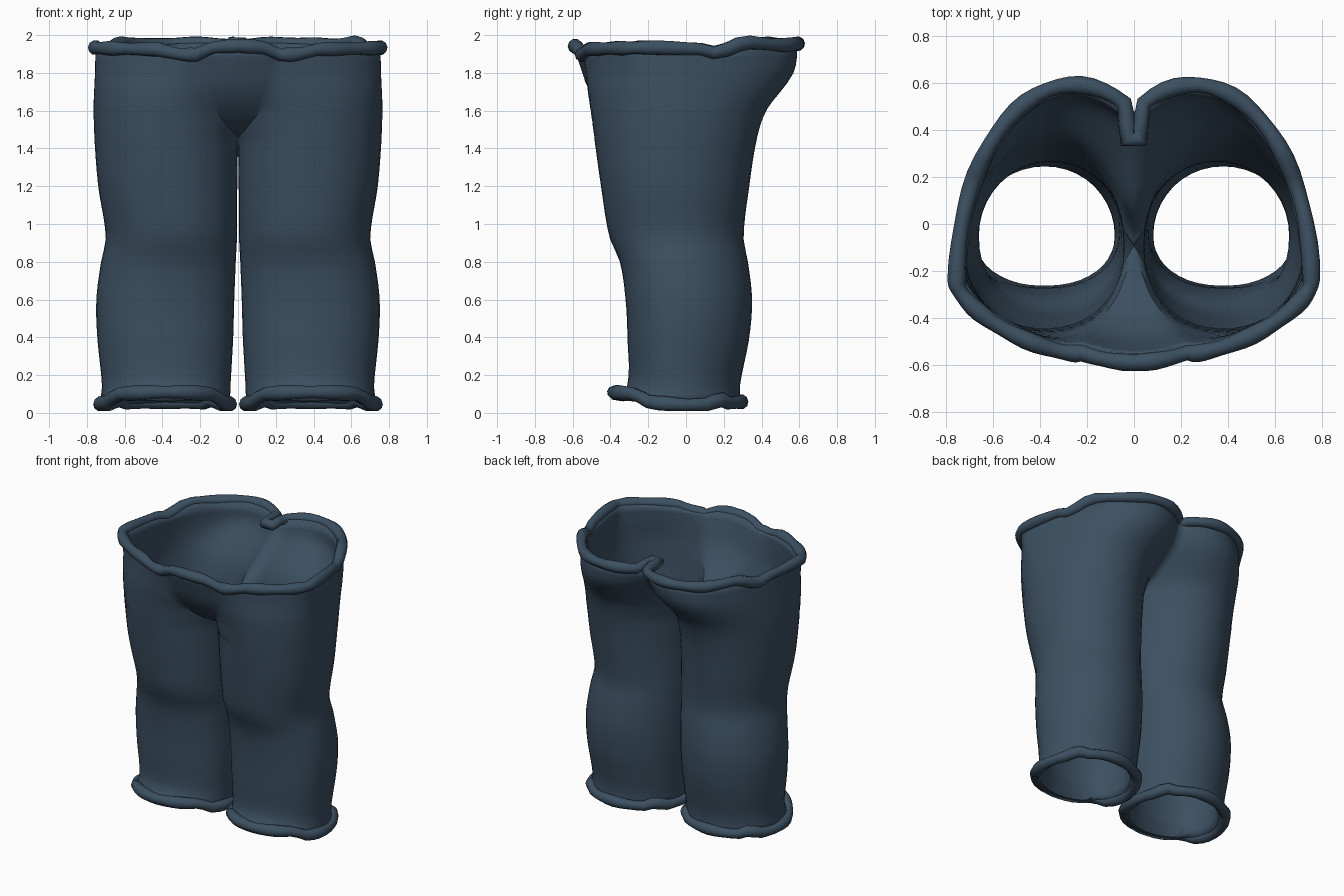
import bpy, bmesh, math

if "Cube" in bpy.data.objects:
    bpy.data.objects.remove(bpy.data.objects["Cube"])

mat = bpy.data.materials.new("dark_denim")
mat.diffuse_color = (0.045, 0.08, 0.12, 1)
mat.use_nodes = True
mat.node_tree.nodes["Principled BSDF"].inputs["Base Color"].default_value = mat.diffuse_color

# leg cross-sections: z, inner x, outer x, front y, back y, widest y, front exponent
SECT = [
    (0.07, .042, .730, -.385, .290, -.05, 1.9),
    (0.14, .040, .720, -.312, .285, -.04, 2.1),
    (0.40, .025, .745, -.310, .335, -.03, 2.2),
    (0.60, .020, .750, -.320, .350, -.03, 2.2),
    (0.80, .012, .725, -.350, .328, -.04, 2.2),
    (0.93, .005, .700, -.405, .305, -.05, 2.2),
    (1.20, .004, .740, -.450, .335, -.08, 2.2),
    (1.45, .000, .760, -.485, .375, -.10, 2.1),
    (1.60, -.03, .765, -.505, .425, -.13, 2.0),
    (1.70, -.10, .762, -.520, .500, -.17, 1.9),
    (1.80, -.18, .757, -.530, .570, -.21, 1.7),
    (1.92, -.25, .755, -.550, .592, -.25, 1.5),
]


def lerp_table(t, table):
    if t <= table[0][0]:
        return table[0][1]
    for (a, va), (b, vb) in zip(table, table[1:]):
        if t <= b:
            return va + (vb - va) * (t - a) / (b - a)
    return table[-1][1]


def section(z):
    i = max(j for j in range(len(SECT) - 1) if SECT[j][0] <= z + 1e-6)
    p, q = SECT[i], SECT[i + 1]
    prev, nxt = SECT[max(i - 1, 0)], SECT[min(i + 2, len(SECT) - 1)]
    h = q[0] - p[0]
    t = (z - p[0]) / h
    out = []
    for k in range(1, 7):
        if k == 1:
            out.append(p[k] + (q[k] - p[k]) * t)
            continue
        m0 = (q[k] - prev[k]) / (q[0] - prev[0]) * h
        m1 = (nxt[k] - p[k]) / (nxt[0] - p[0]) * h
        out.append((2*t**3 - 3*t*t + 1) * p[k] + (t**3 - 2*t*t + t) * m0
                   + (3*t*t - 2*t**3) * q[k] + (t**3 - t*t) * m1)
    return out


PANEL_W = [(1.46, 0), (1.5, .04), (1.6, .12), (1.75, .19), (1.93, .225)]
BULGE = [(1.46, 0), (1.6, .005), (1.75, .025), (1.93, .043)]
HEM_Z = [(-.39, .11), (-.27, .10), (-.19, .055), (0, .042), (.12, .045),
         (.18, .075), (.23, .05), (.3, .06)]
WAIST_Z = [(-.595, 1.945), (-.575, 1.935), (-.548, 1.895), (-.51, 1.925), (-.2, 1.935),
           (.1, 1.925), (.17, 1.895), (.25, 1.945), (.33, 1.962), (.5, 1.945), (.6, 1.955)]
N, K = 40, 5


def row(z):
    """Half outline from the front centre, round the outside, to the back centre."""
    xi, xo, yf, yb, yc, nf = section(z)
    cx, a = (xi + xo) / 2, (xo - xi) / 2
    w = lerp_table(z, PANEL_W)

    def cut(x, n):
        if z <= 1.4501:
            return math.pi
        u = max(-1, min(1, (x - cx) / a))
        return math.acos(math.copysign(abs(u) ** (n / 2), u))

    t0, t1 = -cut(w, nf), cut(0, 2)
    pts = []
    for i in range(N + 1):
        t = t0 + (t1 - t0) * i / N
        n = nf if t < 0 else 2
        c, s = math.cos(t), math.sin(t)
        x = cx + a * math.copysign(abs(c) ** (2 / n), c)
        r = (yb - yc) if t > 0 else (yc - yf)
        pts.append((x, yc + r * math.copysign(abs(s) ** (2 / n), s), z))
    if z > 1.4501:
        pts[-1] = (0, pts[-1][1], z)
        # front panel between the legs
        x0, y0, _ = pts[0]
        b = lerp_table(z, BULGE)
        pts = [(x0 * k / K, y0 - b * (1 - (k / K) ** 2), z) for k in range(K)] + pts
    else:
        pts = [pts[0]] * K + pts
    return pts


zs = [.07, .1, .14] + [.2 + .06 * i for i in range(21)] + \
     [1.45, 1.46, 1.475, 1.5, 1.53, 1.57, 1.61, 1.65, 1.7, 1.75, 1.8, 1.84, 1.88, 1.92]
rows = [row(z) for z in zs]
rows[0] = [(x, y, lerp_table(y, HEM_Z)) for x, y, z in rows[0]]
rows[-1] = [(x, y, lerp_table(y, WAIST_Z)) for x, y, z in rows[-1]]

# trouser shell: half mesh, mirrored and thickened inward
bm = bmesh.new()
cache = {}


def vert(p):
    key = tuple(round(c, 5) + 0.0 for c in p)
    if key not in cache:
        cache[key] = bm.verts.new(key)
    return cache[key]


for lo, hi in zip(rows, rows[1:]):
    for i in range(len(lo) - 1):
        vs = list(dict.fromkeys(vert(p) for p in (lo[i], lo[i+1], hi[i+1], hi[i])))
        if len(vs) > 2 and not bm.faces.get(vs):
            bm.faces.new(vs)
me = bpy.data.meshes.new("trouser_shell")
bm.to_mesh(me)
bm.free()
shell = bpy.data.objects.new("trouser_shell", me)
bpy.context.collection.objects.link(shell)
me.materials.append(mat)
m = shell.modifiers.new("mirror", 'MIRROR')
m.merge_threshold = 0.002
s = shell.modifiers.new("thickness", 'SOLIDIFY')
s.thickness = 0.04
s.offset = -1
bpy.context.view_layer.objects.active = shell
shell.select_set(True)
bpy.ops.object.shade_smooth_by_angle(angle=math.radians(40))


# rolled hems
def hem(name, pts, radius):
    cu = bpy.data.curves.new(name, 'CURVE')
    cu.dimensions = '3D'
    cu.bevel_depth = radius
    cu.bevel_resolution = 3
    sp = cu.splines.new('POLY')
    sp.points.add(len(pts) - 1)
    for i, (q, p) in enumerate(zip(sp.points, pts)):
        q.co = (*p, 1)
        q.radius = 1 + .1 * math.sin(i * 1.1)
    sp.use_cyclic_u = True
    sp.use_smooth = True
    ob = bpy.data.objects.new(name, cu)
    bpy.context.collection.objects.link(ob)
    cu.materials.append(mat)


ankle = rows[0][K:-1]
hem("right_ankle_hem", ankle, .037)
hem("left_ankle_hem", [(-x, y, z) for x, y, z in ankle], .037)

# waist hem tucks inward at the back seam
half = rows[-1][:-1] + [(.03, .44, 1.955), (.028, .36, 1.95)]
hem("waist_hem", half + [(-x, y, z) for x, y, z in half[:0:-1]], .036)
